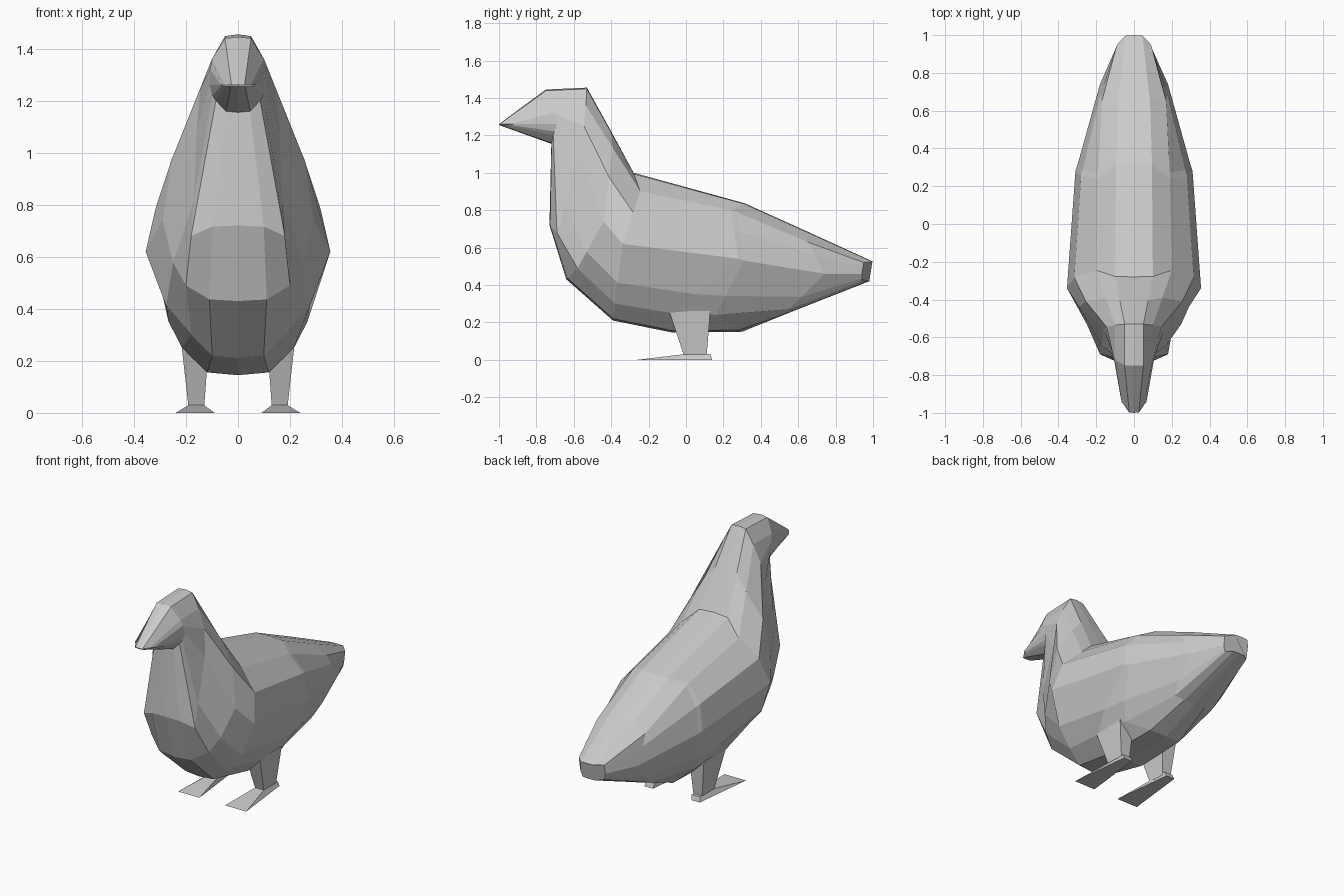
import bpy
import bmesh
from mathutils import Vector

if "Cube" in bpy.data.objects:
    bpy.data.objects.remove(bpy.data.objects["Cube"], do_unlink=True)

grey = bpy.data.materials.new("plain_grey")
grey.use_nodes = True
grey.diffuse_color = (0.6, 0.6, 0.6, 1)
grey.node_tree.nodes["Principled BSDF"].inputs["Base Color"].default_value = grey.diffuse_color


def loft(name, loops):
    """Skin closed loops of equal length, cap both ends, flat shaded."""
    bm = bmesh.new()
    rings = [[bm.verts.new(p) for p in loop] for loop in loops]
    count = len(rings[0])
    for a, b in zip(rings, rings[1:]):
        for i in range(count):
            j = (i + 1) % count
            bm.faces.new((a[i], a[j], b[j], b[i]))
    bm.faces.new(rings[0])
    bm.faces.new(rings[-1])
    bmesh.ops.remove_doubles(bm, verts=bm.verts, dist=0.002)
    bmesh.ops.recalc_face_normals(bm, faces=bm.faces)
    mesh = bpy.data.meshes.new(name)
    bm.to_mesh(mesh)
    bm.free()
    mesh.materials.append(grey)
    obj = bpy.data.objects.new(name, mesh)
    bpy.context.collection.objects.link(obj)
    return obj


def blend(a, b, x_part, yz_part):
    """Point between a and b, with separate weights across and along."""
    p = a.lerp(b, yz_part)
    p.x = a.x + (b.x - a.x) * x_part
    return p


def section(top, shoulder, side, hip, bottom):
    """Faceted closed cross-section from five key points of its left half."""
    top, bottom = Vector((0, *top)), Vector((0, *bottom))
    shoulder, side, hip = Vector(shoulder), Vector(side), Vector(hip)
    half = [top, blend(top, shoulder, 0.5, 0.07), shoulder,
            blend(shoulder, side, 0.75, 0.4), side,
            blend(side, hip, 0.45, 0.65), hip,
            blend(bottom, hip, 0.55, 0.1), bottom]
    return half + [Vector((-p.x, p.y, p.z)) for p in half[-2:0:-1]]


# Body: beak, head, neck, chest, belly and tail as one skin
beak_tip = section((-1, 1.26), (.05, -.96, 1.26), (.07, -.92, 1.26), (.05, -.96, 1.255), (-1, 1.255))
face = section((-.75, 1.445), (.1, -.72, 1.36), (.11, -.69, 1.26), (.085, -.71, 1.2), (-.72, 1.155))
neck = section((-.53, 1.455), (.1, -.535, 1.36), (.16, -.56, 1.08), (.18, -.69, .68), (-.73, .72))
chest = section((-.405, 1.23), (.15, -.39, 1.13), (.29, -.44, .74), (.2, -.58, .49), (-.64, .43))
breast = section((-.28, 1), (.2, -.245, .9), (.355, -.34, .62), (.18, -.38, .3), (-.39, .21))
belly = section((.32, .835), (.19, .24, .8), (.31, .28, .54), (.215, -.08, .25), (-.07, .145))
rump = section((.34, .825), (.19, .27, .79), (.3, .31, .53), (.2, .16, .24), (.3, .15))
tail = section((.65, .685), (.17, .65, .63), (.18, .74, .46), (.14, .55, .27), (.56, .255))
tail_end = section((1, .525), (.09, .95, .52), (.09, .94, .46), (.08, .94, .42), (.98, .42))
loft("body", [beak_tip, face, neck, chest, breast, belly, rump, tail, tail_end])


def plate(side, middle, front, back, front_half, back_half, z):
    """Four-cornered loop at height z, with its own front and back widths."""
    corners = ((-front_half, front), (front_half, front), (back_half, back), (-back_half, back))
    return [(side * (middle + x), y, z) for x, y in corners]


# Legs and flat webbed feet
for label, side in (("left", 1), ("right", -1)):
    loft(label + "_leg", [plate(side, .16, -.01, .11, .03, .03, .02),
                          plate(side, .165, -.09, .13, .052, .052, .26)])
    loft(label + "_foot", [plate(side, .165, -.26, .14, .075, .03, 0),
                           plate(side, .16, -.01, .13, .03, .03, .03)])
